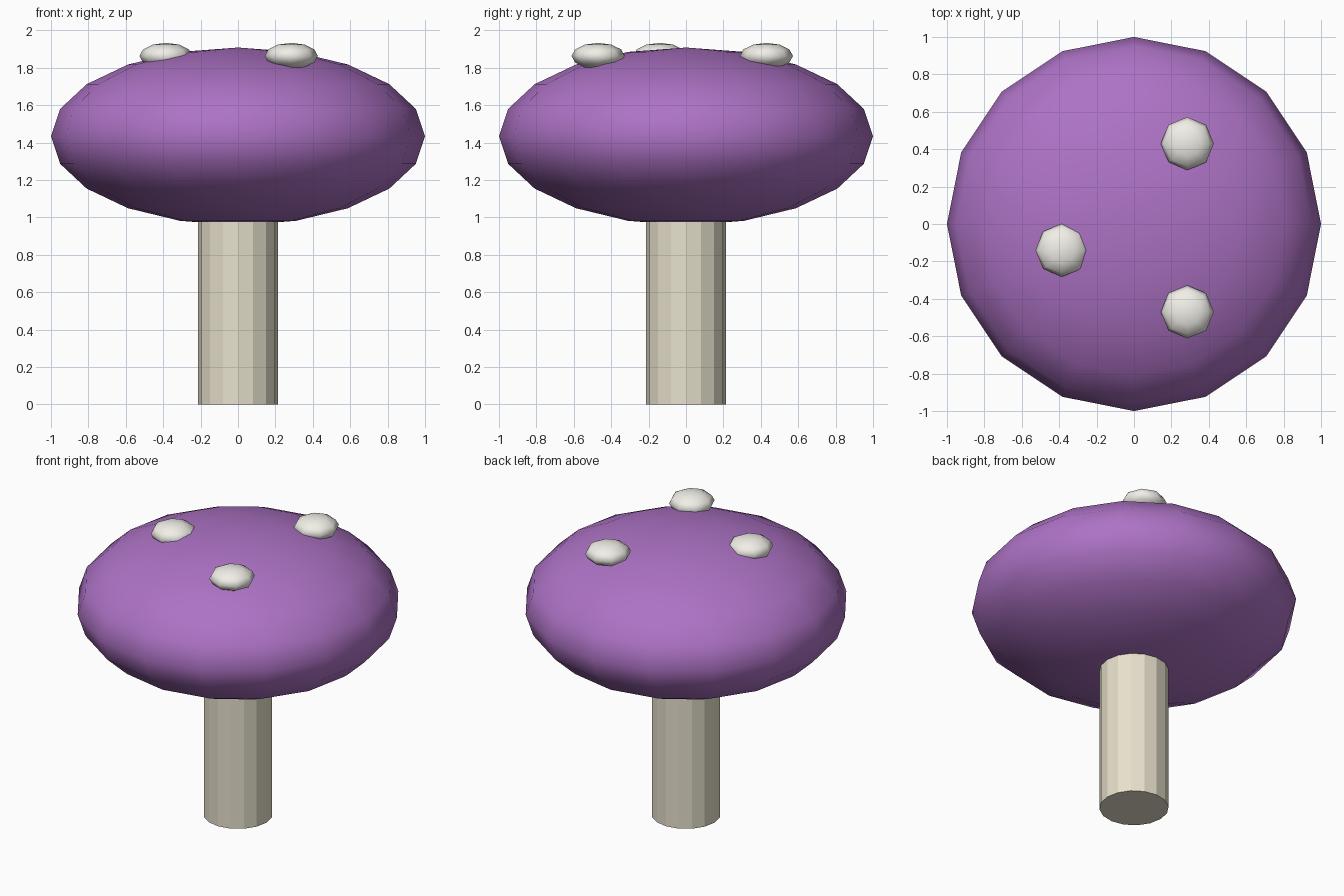
import bpy

if "Cube" in bpy.data.objects:
    bpy.data.objects.remove(bpy.data.objects["Cube"])


def material(name, color):
    m = bpy.data.materials.new(name)
    m.diffuse_color = color
    m.use_nodes = True
    m.node_tree.nodes["Principled BSDF"].inputs["Base Color"].default_value = m.diffuse_color
    return m


def ellipsoid(name, loc, radius, half_height, segments, rings, mat):
    bpy.ops.mesh.primitive_uv_sphere_add(segments=segments, ring_count=rings, radius=1, location=loc)
    ob = bpy.context.object
    ob.name = name
    ob.scale = (radius, radius, half_height)
    bpy.ops.object.transform_apply(location=False, rotation=False, scale=True)
    bpy.ops.object.shade_smooth()
    ob.data.materials.append(mat)
    return ob


purple = material("cap_purple", (0.42, 0.17, 0.56, 1))
cream = material("stem_cream", (0.80, 0.75, 0.60, 1))
white = material("spot_white", (0.88, 0.86, 0.80, 1))

# Stem, flat faceted, running up into the cap
STEM_HEIGHT = 1.15
bpy.ops.mesh.primitive_cylinder_add(vertices=16, radius=0.213, depth=STEM_HEIGHT,
                                    location=(0, 0, STEM_HEIGHT / 2))
stem = bpy.context.object
stem.name = "stem"
stem.data.materials.append(cream)

# Cap, a flattened smooth sphere
ellipsoid("cap", (0, 0, 1.433), 1.0, 0.475, 16, 10, purple)

# Spots on top of the cap
for i, (x, y) in enumerate([(0.285, 0.43), (-0.385, -0.14), (0.285, -0.47)]):
    ellipsoid(f"spot_{i + 1}", (x, y, 1.863), 0.142, 0.07, 8, 6, white)
